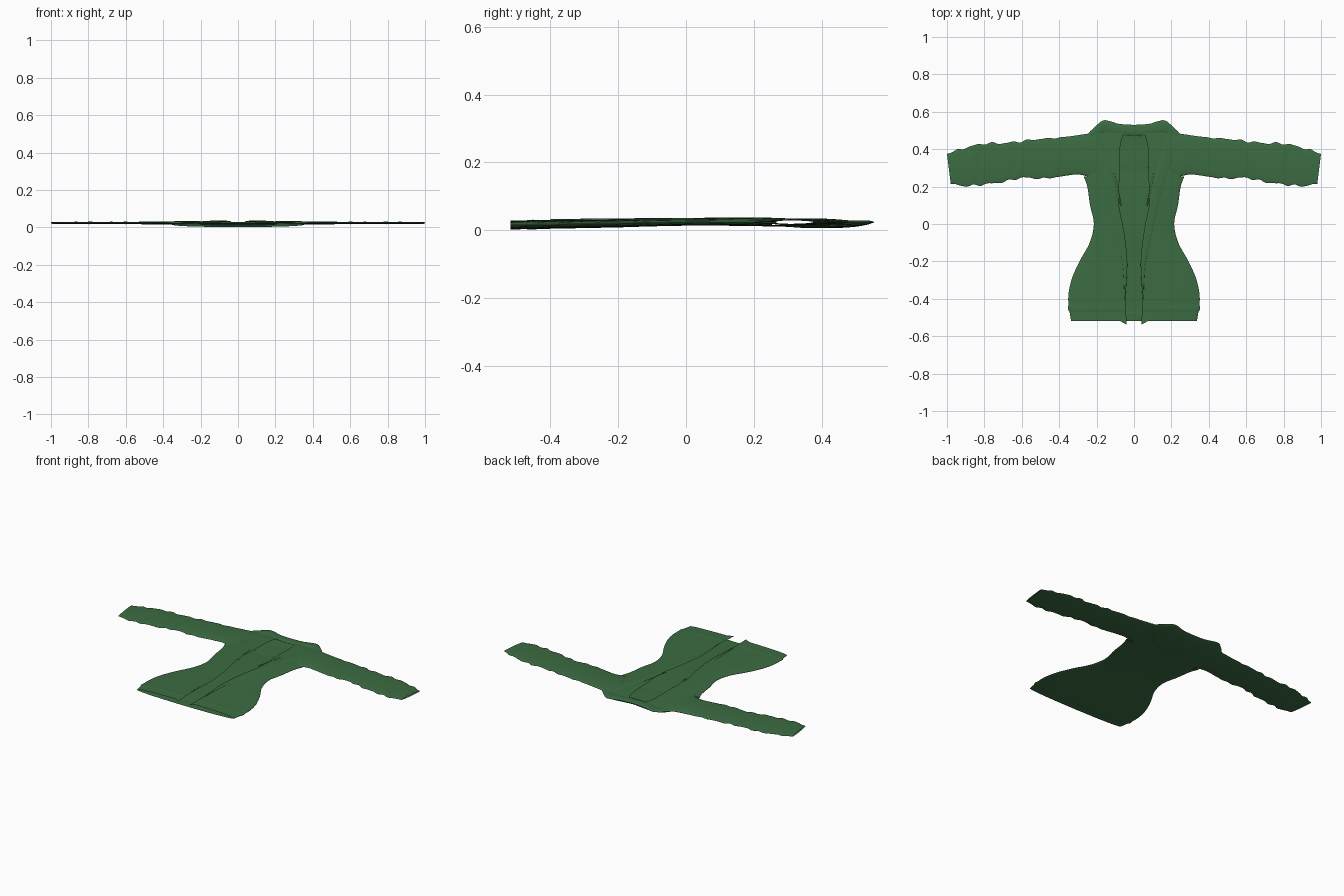
import bpy, bmesh, math

cube = bpy.data.objects.get("Cube")
if cube:
    bpy.data.objects.remove(cube, do_unlink=True)

green = bpy.data.materials.new("forest green cloth")
green.use_nodes = True
colour = (0.045, 0.15, 0.055, 1)
green.diffuse_color = colour
green.node_tree.nodes["Principled BSDF"].inputs["Base Color"].default_value = colour


def sample(rows, t):
    """Smoothly interpolate a table whose first column is the position."""
    t = min(max(t, rows[0][0]), rows[-1][0])
    i = next(k for k in range(len(rows) - 1) if t <= rows[k + 1][0])
    a, b = rows[i], rows[i + 1]
    p, q = rows[max(i - 1, 0)], rows[min(i + 2, len(rows) - 1)]
    h = b[0] - a[0]
    f = (t - a[0]) / h
    out = []
    for c in range(1, len(a)):
        m0 = (b[c] - p[c]) / (b[0] - p[0]) * h
        m1 = (q[c] - a[c]) / (q[0] - a[0]) * h
        d = b[c] - a[c]
        out.append(a[c] + f * (m0 + f * (3 * d - 2 * m0 - m1 + f * (m0 + m1 - 2 * d))))
    return out


def steps(a, b, n):
    return [a + (b - a) * i / n for i in range(n + 1)]


def loft(name, rings, closed=True, skip=None, mirror=False):
    """Skin a list of equal rings, leaving out faces where skip(centre) holds."""
    bm = bmesh.new()
    grid = [[bm.verts.new(p) for p in ring] for ring in rings]
    n = len(rings[0])
    for r, s in zip(grid, grid[1:]):
        for j in range(n if closed else n - 1):
            k = (j + 1) % n
            quad = (r[j], r[k], s[k], s[j])
            if skip and skip(sum((v.co for v in quad), quad[0].co * 0) / 4):
                continue
            bm.faces.new(quad)
    if mirror:
        geom = bm.verts[:] + bm.edges[:] + bm.faces[:]
        bmesh.ops.mirror(bm, geom=geom, axis='X', merge_dist=0.0005)
    bmesh.ops.recalc_face_normals(bm, faces=bm.faces[:])
    mesh = bpy.data.meshes.new(name)
    bm.to_mesh(mesh)
    bm.free()
    ob = bpy.data.objects.new(name, mesh)
    bpy.context.collection.objects.link(ob)
    mesh.materials.append(green)
    bpy.ops.object.select_all(action='DESELECT')
    ob.select_set(True)
    bpy.context.view_layer.objects.active = ob
    bpy.ops.object.shade_smooth_by_angle(angle=math.radians(40))
    return ob


# Torso sections: y, half width, bottom z, top z, half width of front opening
BODY = [(-.52, .337, .002, .028, .04), (-.4, .352, .004, .03, .046),
        (-.3, .335, .006, .031, .042), (-.2, .292, .008, .032, .036),
        (-.1, .237, .011, .033, .045), (0, .215, .013, .034, .06),
        (.1, .235, .013, .035, .08), (.2, .25, .012, .035, .08),
        (.28, .275, .01, .034, .075), (.4, .27, .01, .032, .075),
        (.47, .255, .012, .029, .06), (.52, .2, .015, .025, .025)]


def body_point(y, a, grow=0.0):
    w, lo, hi, gap = sample(BODY, y)
    c, s = math.cos(a), math.sin(a)
    x = (w + grow) * c
    return (x, y, (lo + hi) / 2 + ((hi - lo) / 2 + grow / 4) * math.copysign(abs(s) ** .8, s))


def body_ring(y, grow=0.0, count=56):
    w, lo, hi, gap = sample(BODY, y)
    start = math.acos(gap / (w + grow))
    return [body_point(y, a, grow) for a in steps(start, -math.pi - start, count)]


def armhole(c):
    return abs(c.x) > .235 and .26 < c.y < .44


loft("torso", [body_ring(y) for y in steps(-.46, .52, 70)], closed=False, skip=armhole)

# Hem: a rolled seam above a plain waistband
loft("hem_seam", [body_ring(-.43 - .045 * t, -.002 + .008 * math.sin(math.pi * t))
                  for t in steps(0, 1, 6)], closed=False)
loft("waistband", [[(x, y - .02 * max(0, 1 - abs(abs(x) - .04) / .03) * (z > .015) * (y < -.5), z)
                    for x, y, z in body_ring(y, 0)]
                   for y in steps(-.46, -.518, 6)], closed=False)

# Sleeves: x, lower y, upper y, half thickness
SLEEVE = [(.2, .24, .49, .011), (.3, .265, .475, .01), (.4, .252, .462, .008),
          (.5, .243, .455, .007), (.6, .247, .443, .006), (.7, .225, .432, .006),
          (.8, .212, .43, .006), (.9, .203, .408, .006), (1, .215, .375, .005)]


def sleeve_ring(x):
    lo, hi, h = sample(SLEEVE, x)
    ring = []
    crease = min(1, max(0, (x - .3) / .3)) * min(1, (1 - x) / .06)
    for a in steps(0, 2 * math.pi, 32)[:-1]:
        c, s = math.cos(a), math.sin(a)
        fold = crease * (math.sin(x * 66 + 2 * c) + .6 * math.sin(x * 101 + 3 * s))
        y = (lo + hi) / 2 + ((hi - lo) / 2 + .0045 * fold) * c
        slant = -.02 * max(0, (x - .9) / .1) * (1 - c) / 2
        ring.append((x + slant, y, .0235 + (h + .0006 * fold) * s))
    return ring


loft("sleeves", [sleeve_ring(x) for x in steps(.2, 1, 70)], mirror=True)

# Hood lying flat against the back: y, half width, bottom z, top z
HOOD = [(.29, .03, .012, .013), (.31, .1, .009, .014), (.36, .17, .006, .015),
        (.44, .212, .006, .016), (.5, .215, .009, .02), (.53, .19, .013, .023),
        (.545, .16, .017, .022)]


def hood_ring(y):
    w, lo, hi = sample(HOOD, y)
    ring = []
    for a in steps(0, 2 * math.pi, 40)[:-1]:
        x = w * math.cos(a)
        dip = -.02 * max(0, 1 - abs(x) / .15) * max(0, (y - .45) / .095)
        ring.append((x, y + dip, (lo + hi) / 2 + (hi - lo) / 2 * math.sin(a)))
    return ring


loft("hood", [hood_ring(y) for y in steps(.29, .545, 20)])

# Hood edge folded down both sides of the opening: y, inner x, outer x
LAPEL = [(-.4, .046, .05), (-.22, .036, .06), (-.1, .045, .085), (0, .062, .108),
         (.1, .085, .13), (.2, .1, .155), (.3, .125, .187), (.4, .158, .22), (.5, .19, .25)]


def lapel_ring(y):
    inner, outer = sample(LAPEL, y)
    w, lo, hi, gap = sample(BODY, y)
    ring = []
    for a in steps(0, 2 * math.pi, 16)[:-1]:
        x = (inner + outer) / 2 + (outer - inner) / 2 * math.cos(a)
        base = body_point(y, math.acos(min(.97, x / w)))[2]
        ring.append((x, y + .025 * (1 - math.cos(a)) * max(0, y - .4) / .1 - .02 * max(0, y - .4) / .1,
                     base + .0005 + .0022 * math.sin(a)))
    return ring


loft("lapels", [lapel_ring(y) for y in steps(-.4, .5, 45)], mirror=True)

# Rolled hood rim across the back of the neck: x, y, half width
RIM = [(0, .5, .03), (.08, .505, .03), (.13, .517, .033), (.165, .52, .034),
       (.2, .498, .03), (.235, .475, .02)]


def rim_ring(x):
    y, r = sample(RIM, x)
    return [(x, y + r * math.cos(a), .0235 + .0055 * math.sin(a))
            for a in steps(0, 2 * math.pi, 16)[:-1]]


loft("hood_rim", [rim_ring(x) for x in steps(0, .235, 20)], mirror=True)

# Drawstrings hanging from the hood edge
def cord_ring(t):
    x, y = .105 - .035 * t, .27 - .17 * t
    z = body_point(y, math.pi / 2.5)[2] + .001
    return [(x + .004 * math.cos(a), y, z + .0015 * math.sin(a))
            for a in steps(0, 2 * math.pi, 8)[:-1]]


loft("drawstrings", [cord_ring(t) for t in steps(0, 1, 8)], mirror=True)
